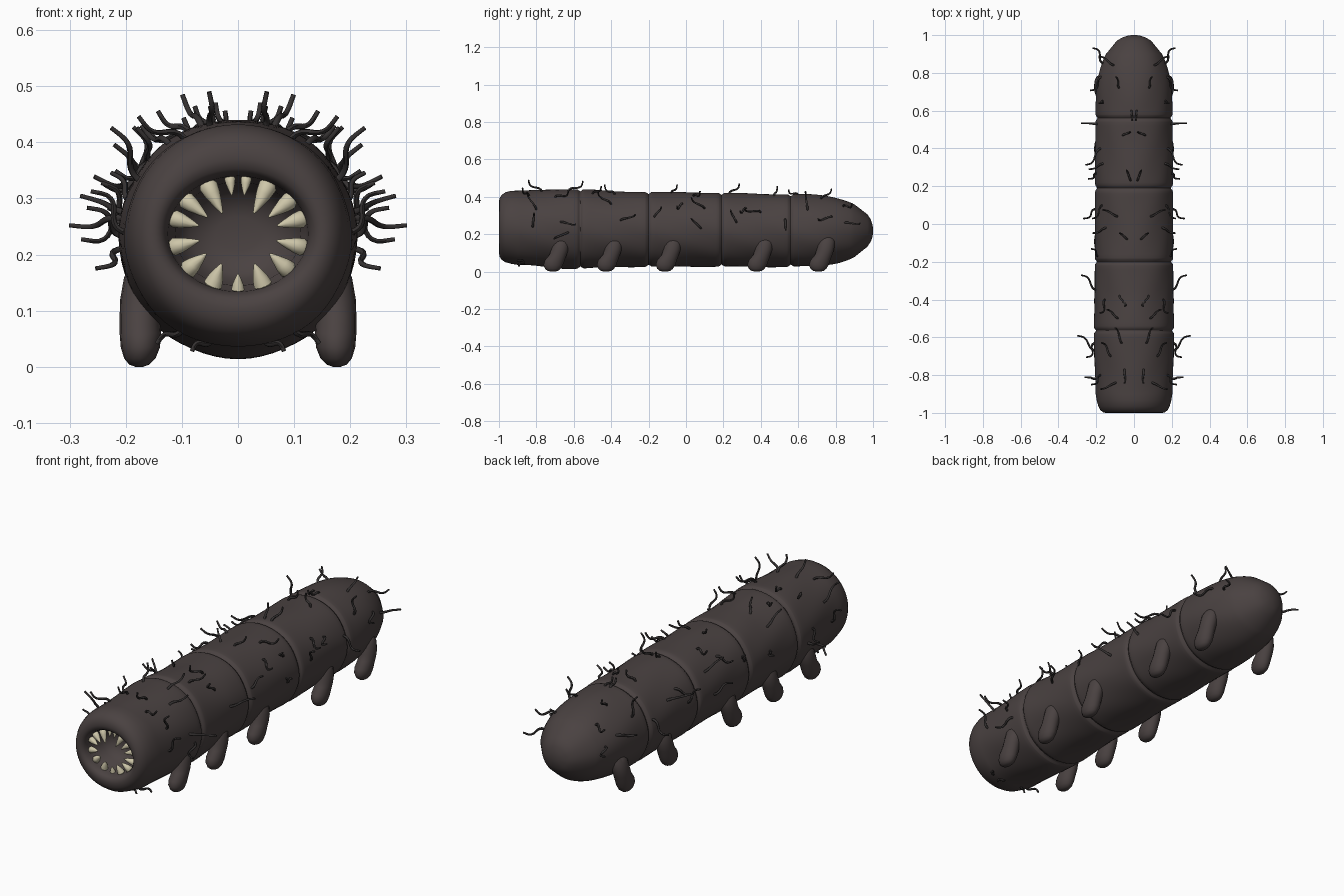
import bpy, bmesh, math, random
from mathutils import Vector

if "Cube" in bpy.data.objects:
    bpy.data.objects.remove(bpy.data.objects["Cube"])

random.seed(7)


def material(name, rgb):
    m = bpy.data.materials.new(name)
    m.diffuse_color = (*rgb, 1)
    m.use_nodes = True
    m.node_tree.nodes["Principled BSDF"].inputs["Base Color"].default_value = m.diffuse_color
    return m


SKIN = material("dark hide", (0.068, 0.054, 0.053))
HAIR = material("charcoal bristle", (0.035, 0.031, 0.031))
IVORY = material("ivory", (0.62, 0.57, 0.40))


def add_object(name, bm, mat, angle=50):
    bmesh.ops.recalc_face_normals(bm, faces=bm.faces)
    me = bpy.data.meshes.new(name)
    bm.to_mesh(me)
    bm.free()
    me.materials.append(mat)
    ob = bpy.data.objects.new(name, me)
    bpy.context.collection.objects.link(ob)
    bpy.ops.object.select_all(action='DESELECT')
    bpy.context.view_layer.objects.active = ob
    ob.select_set(True)
    bpy.ops.object.shade_smooth_by_angle(angle=math.radians(angle))
    return ob


def loft(bm, rings):
    """Skin a list of point rings and close both ends."""
    vs = [[bm.verts.new(p) for p in r] for r in rings]
    n = len(vs[0])
    for a, b in zip(vs, vs[1:]):
        for i in range(n):
            j = (i + 1) % n
            bm.faces.new((a[i], a[j], b[j], b[i]))
    bm.faces.new(vs[0])
    bm.faces.new(vs[-1])


def lerp_table(table, y):
    for a, b in zip(table, table[1:]):
        if y <= b[0]:
            t = max(0, (y - a[0]) / (b[0] - a[0]))
            t = t * t * (3 - 2 * t)
            return [p + (q - p) * t for p, q in zip(a[1:], b[1:])]
    return table[-1][1:]


# y, half width, bottom z, top z of the torso
SHAPE = [(-0.9, 0.203, 0.035, 0.432), (-0.6, 0.213, 0.015, 0.442),
         (-0.35, 0.208, 0.025, 0.428), (0.0, 0.207, 0.027, 0.424),
         (0.5, 0.205, 0.025, 0.415), (0.62, 0.203, 0.027, 0.413), (1.0, 0.198, 0.03, 0.408)]
GROOVES = [-0.565, -0.2, 0.19, 0.56]


def section(y):
    """Half width, half height and centre height at y."""
    w, lo, hi = lerp_table(SHAPE, y)
    f = 1.0
    if y > 0.6:
        t = min(1, (y - 0.6) / 0.4)
        f = max(0.004, (1 - t ** 2.6)) ** 0.46
    for g in GROOVES:
        f *= 1 - 0.055 * math.exp(-((y - g) / 0.010) ** 2)
    return w * f, (hi - lo) / 2 * f, (hi + lo) / 2


def surface(y, a):
    """Skin point at y, angle a measured from straight up."""
    w, h, c = section(y)
    b = 1 + 0.010 * math.sin(17 * y + 3 * math.cos(a)) * math.sin(5 * a + math.pi / 2)
    return Vector((w * b * math.sin(a), y, c + h * b * math.cos(a)))


# torso with grooves, rounded tail and hollow mouth
N = 64
ANG = [2 * math.pi * i / N for i in range(N)]
MOUTH = [(-0.84, 0.04, 0.03), (-0.85, 0.085, 0.07), (-0.875, 0.098, 0.08), (-0.885, 0.108, 0.088),
         (-0.925, 0.112, 0.092), (-0.935, 0.121, 0.1), (-0.97, 0.125, 0.103), (-0.985, 0.130, 0.108),
         (-0.996, 0.138, 0.116), (-1.0, 0.150, 0.134), (-0.997, 0.164, 0.156),
         (-0.985, 0.178, 0.174), (-0.965, 0.189, 0.187), (-0.935, 0.197, 0.195)]
rings = []
for y, w, h in MOUTH:
    c = 0.237
    rings.append([(w * math.sin(a), y, c + h * math.cos(a)) for a in ANG])
ys = [-0.9 + 0.02 * i for i in range(91)]
ys += [g + d for g in GROOVES for d in (-0.014, -0.007, 0, 0.007, 0.014)]
ys += [0.97, 0.985, 0.99, 0.996, 1.0]
for y in sorted(set(round(v, 3) for v in ys)):
    rings.append([surface(y, a) for a in ANG])
bm = bmesh.new()
loft(bm, rings)
add_object("segmented_body", bm, SKIN, 60)

# stubby feet: z, x centre, y offset, x radius, y radius
FOOT = [(0.19, 0.155, 0.045, 0.030, 0.035), (0.16, 0.165, 0.042, 0.038, 0.045),
        (0.12, 0.173, 0.036, 0.037, 0.046), (0.09, 0.175, 0.026, 0.036, 0.046),
        (0.06, 0.174, 0.008, 0.037, 0.053), (0.035, 0.174, 0.0, 0.035, 0.052),
        (0.015, 0.175, -0.002, 0.028, 0.042), (0.004, 0.176, -0.002, 0.018, 0.028),
        (0.0, 0.176, -0.002, 0.007, 0.01)]
bm = bmesh.new()
for y0 in (-0.71, -0.425, -0.11, 0.38, 0.71):
    for s in (-1, 1):
        loft(bm, [[(s * (x + rx * math.cos(a)), y0 + dy + ry * math.sin(a), z)
                   for a in ANG[::4]] for z, x, dy, rx, ry in FOOT])
add_object("stub_feet", bm, SKIN, 60)

# ring of teeth: angle from top, length, base radius
TEETH = [(7, 0.036, 0.010), (27, 0.066, 0.017), (52, 0.058, 0.016), (74, 0.054, 0.016),
         (104, 0.056, 0.016), (131, 0.052, 0.017), (158, 0.048, 0.017), (180, 0.034, 0.012)]
bm = bmesh.new()
for deg, length, r in TEETH:
    for s in ((1,) if deg == 180 else (1, -1)):
        a = math.radians(deg) * s
        base = Vector((0.124 * math.sin(a), -0.955, 0.237 + 0.103 * math.cos(a)))
        d = Vector((-math.sin(a), -0.3, -math.cos(a))).normalized()
        u = Vector((math.cos(a), 0, -math.sin(a)))
        v = d.cross(u)
        prof = [(-0.006, 0.7), (0.12, 1), (0.4, 0.82), (0.75, 0.42), (0.95, 0.14), (1, 0.03)]
        loft(bm, [[base + d * (t * length) + (u * math.cos(q) + v * math.sin(q)) * (r * k)
                   for q in ANG[::6]] for t, k in prof])
add_object("teeth", bm, IVORY, 50)

# curling bristles: y, degrees from top, length
BRISTLES = [(-0.84, 28, 0.13), (-0.80, 60, 0.15), (-0.77, 14, 0.12), (-0.70, 36, 0.12),
            (-0.63, 18, 0.13), (-0.67, 80, 0.15), (-0.63, 95, 0.13), (-0.50, 24, 0.11),
            (-0.38, 22, 0.12), (-0.40, 48, 0.13), (-0.35, 76, 0.14), (-0.17, 70, 0.10),
            (-0.08, 10, 0.09), (-0.02, 46, 0.12), (0.04, 25, 0.13), (0.08, 88, 0.13),
            (0.10, 55, 0.13), (0.23, 5, 0.10), (0.27, 78, 0.12), (0.32, 53, 0.12),
            (0.40, 60, 0.15), (0.47, 17, 0.10), (0.53, 72, 0.15), (0.60, 4, 0.08),
            (0.65, 55, 0.14), (0.72, 24, 0.10), (0.78, 66, 0.13), (0.84, 38, 0.13),
            (0.85, 75, 0.13), (-0.82, 88, 0.14), (-0.90, 150, 0.08), (-0.88, 166, 0.06)]
cu = bpy.data.curves.new("bristles", 'CURVE')
cu.dimensions = '3D'
cu.bevel_depth = 0.0055
cu.bevel_resolution = 1
cu.use_fill_caps = True
STEPS = 14
for y, deg, length in BRISTLES:
    a = math.radians(deg)
    n = Vector((math.sin(a), 0, math.cos(a)))
    around = Vector((math.cos(a), 0, -math.sin(a)))
    q = random.uniform(0, 2 * math.pi)
    side = Vector((0, 1, 0)) * math.cos(q) + around * (0.8 * math.sin(q))
    bend = random.uniform(1.0, 1.7)
    p = surface(y, a) - n * 0.008
    path = []
    for i in range(STEPS):
        path.append(p.copy())
        t = i / (STEPS - 1)
        phi = 0.2 + bend * math.sin(math.pi * min(1, t * 1.25))
        p = p + (n * math.cos(phi) + side * math.sin(phi)) * (length / STEPS)
    for s in (1, -1):
        sp = cu.splines.new('POLY')
        sp.points.add(STEPS - 1)
        for i, c in enumerate(path):
            sp.points[i].co = (s * c.x, c.y, c.z, 1)
            sp.points[i].radius = 1.1 - 0.35 * i / STEPS
cu.materials.append(HAIR)
ob = bpy.data.objects.new("bristles", cu)
bpy.context.collection.objects.link(ob)
bpy.ops.object.select_all(action='DESELECT')
bpy.context.view_layer.objects.active = ob
ob.select_set(True)
bpy.ops.object.convert(target='MESH')
bpy.ops.object.shade_smooth_by_angle(angle=math.radians(60))
